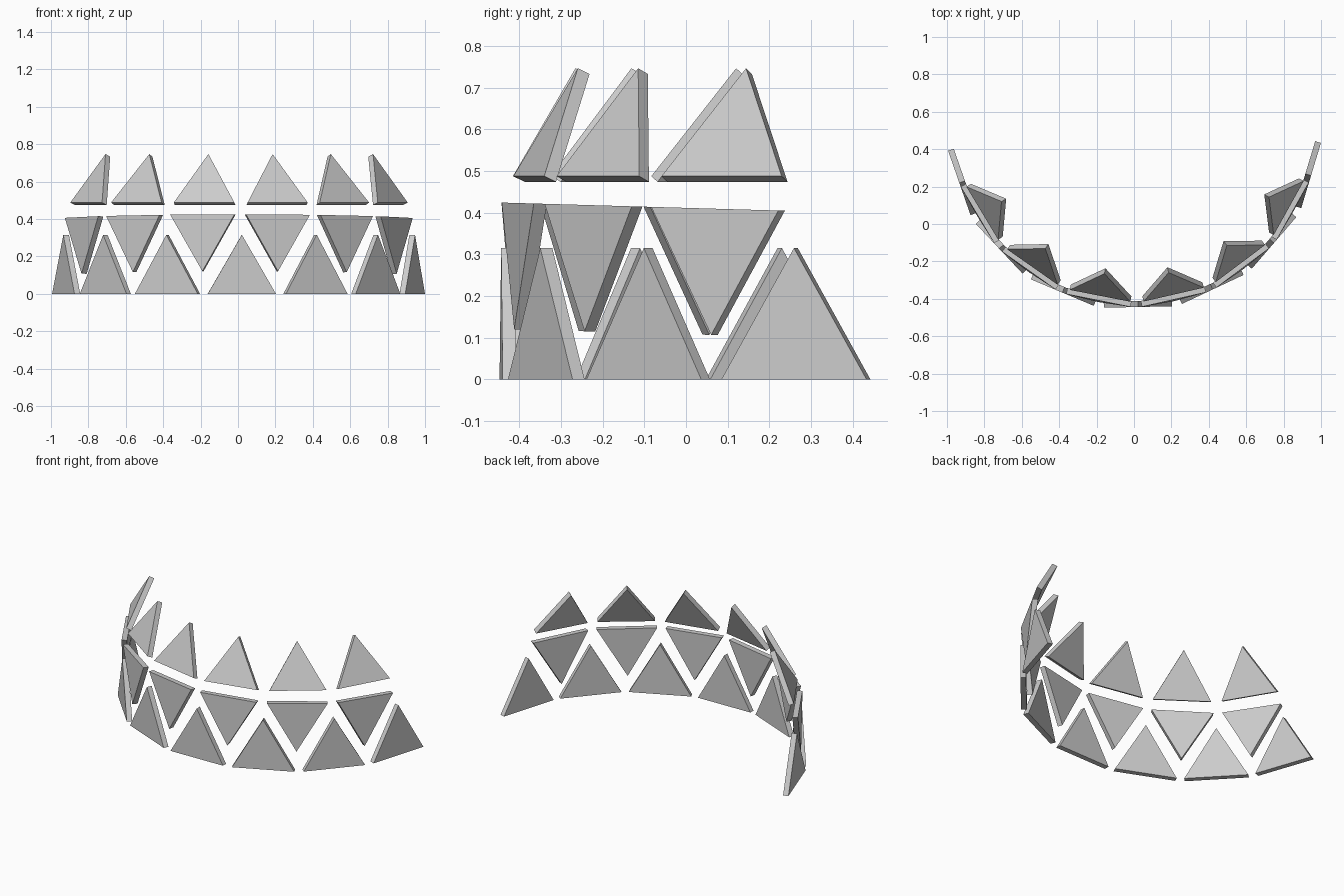
import bpy, bmesh
from math import radians, sqrt
from mathutils import Matrix

if "Cube" in bpy.data.objects:
    bpy.data.objects.remove(bpy.data.objects["Cube"])

CENTRE_Y = 0.545   # axis of the curved wall
PITCH = 24         # degrees between panels
T = 0.032          # panel thickness


def prism_mesh(name, side, flip):
    """Equilateral triangular plate in the XZ plane, base centre at the origin."""
    h = side * sqrt(3) / 2 * (-1 if flip else 1)
    bm = bmesh.new()
    face = bm.faces.new([bm.verts.new((x, -T / 2, z))
                         for x, z in ((-side / 2, 0), (side / 2, 0), (0, h))])
    ext = bmesh.ops.extrude_face_region(bm, geom=[face])
    verts = [v for v in ext["geom"] if isinstance(v, bmesh.types.BMVert)]
    bmesh.ops.translate(bm, verts=verts, vec=(0, T, 0))
    if face.is_valid is False or len(bm.faces) < 5:
        bmesh.ops.holes_fill(bm, edges=bm.edges[:])
    bmesh.ops.recalc_face_normals(bm, faces=bm.faces[:])
    mesh = bpy.data.meshes.new(name)
    bm.to_mesh(mesh)
    bm.free()
    return mesh


def panel_row(name, count, side, radius, z, offset, flip=False, lean=0, row_tilt=0):
    """Spread triangular panels along an arc that opens to the back."""
    mesh = prism_mesh(name, side, flip)
    for i in range(count):
        angle = radians(offset + (i - (count - 1) / 2) * PITCH)
        ob = bpy.data.objects.new(f"{name}_{i + 1}", mesh)
        bpy.context.collection.objects.link(ob)
        ob.matrix_world = (Matrix.Translation((0, CENTRE_Y, z))
                           @ Matrix.Rotation(radians(row_tilt), 4, 'X')
                           @ Matrix.Rotation(angle, 4, 'Z')
                           @ Matrix.Translation((0, -radius, 0))
                           @ Matrix.Rotation(radians(-lean), 4, 'X'))


# bottom row: upright triangles on the ground
panel_row("lower_panel", 7, 0.364, 0.973, 0, 1.2)
# middle row: inverted triangles, row tipped slightly backwards
panel_row("middle_panel", 6, 0.35, 0.957, 0.396, 0.7, flip=True, row_tilt=-1.65)
# top row: upright triangles leaning inwards
panel_row("upper_panel", 6, 0.33, 0.932, 0.481, 0.95, lean=25)
